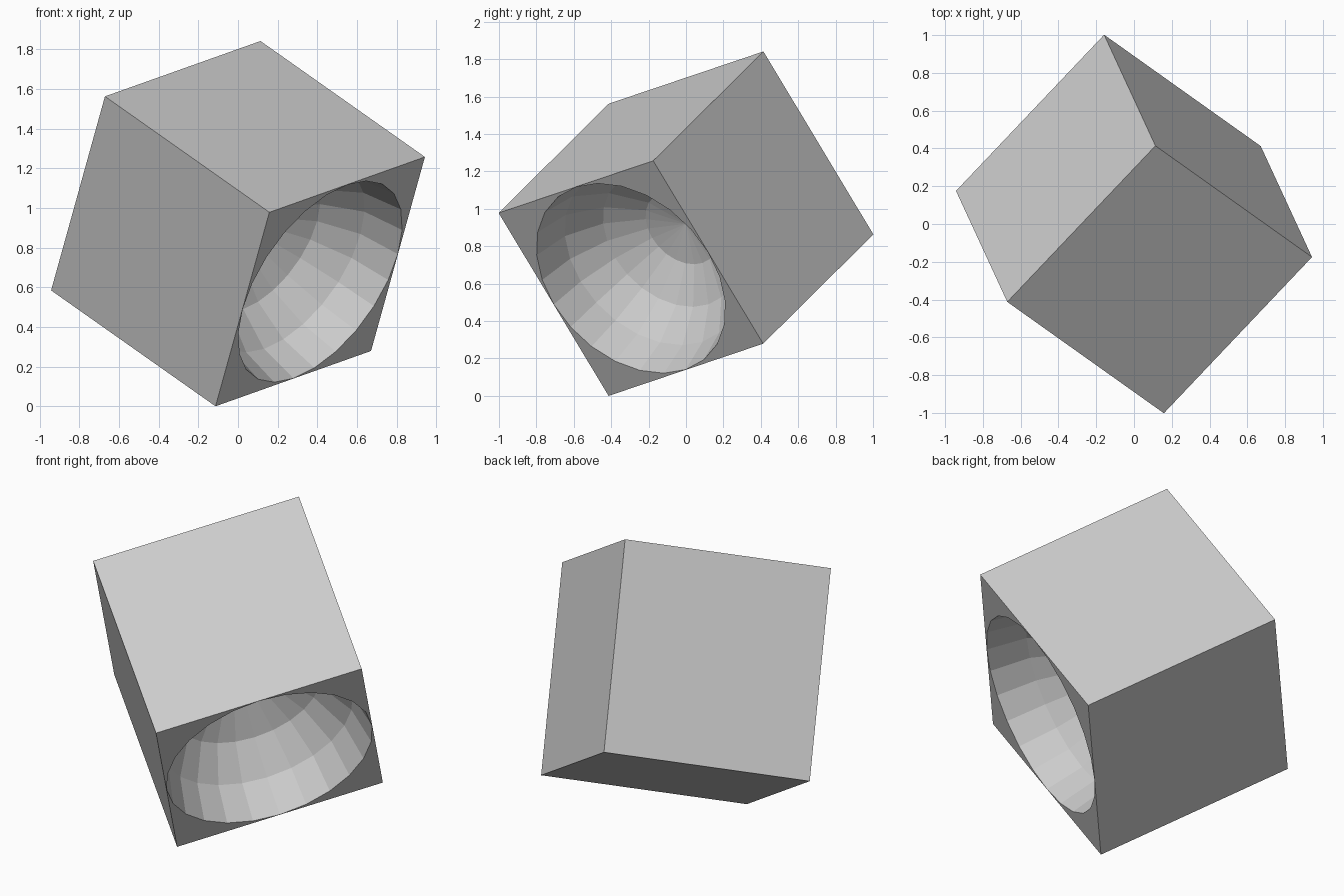
import bpy, bmesh
from math import sin, cos, pi
from mathutils import Vector, Matrix

if "Cube" in bpy.data.objects:
    bpy.data.objects.remove(bpy.data.objects["Cube"])

H = 0.5865          # half edge of the block
R = 0.585           # bowl radius
SEGMENTS, BANDS = 24, 4

# Tilted frame: w points out of the hollowed face
w = Vector((0.83, -0.59, -0.585)).normalized()
u = Vector((-0.275, 0.59, -0.975))
u = (u - w * u.dot(w)).normalized()
v = w.cross(u)
frame = Matrix.Translation((0, 0, 0.92)) @ Matrix((u, v, w)).transposed().to_4x4()

bm = bmesh.new()

# Block, with the hollowed face removed
bmesh.ops.create_cube(bm, size=2 * H)
bm.faces.ensure_lookup_table()
open_face = max(bm.faces, key=lambda f: f.calc_center_median().z)
bm.faces.remove(open_face)
top = [c for c in bm.verts if c.co.z > 0]
corners = [next(c for c in top if c.co.x * sx > 0 and c.co.y * sy > 0)
           for sx, sy in ((1, 1), (-1, 1), (-1, -1), (1, -1))]

# Hemispherical bowl, from rim down to the pole
rings = []
for b in range(BANDS):
    t = b * pi / 2 / BANDS
    rings.append([bm.verts.new((R * cos(t) * cos(2 * pi * k / SEGMENTS),
                                R * cos(t) * sin(2 * pi * k / SEGMENTS),
                                H - R * sin(t))) for k in range(SEGMENTS)])
pole = bm.verts.new((0, 0, H - R))
for k in range(SEGMENTS):
    n = (k + 1) % SEGMENTS
    for a, b in zip(rings, rings[1:]):
        bm.faces.new((a[k], b[k], b[n], a[n]))
    bm.faces.new((rings[-1][k], pole, rings[-1][n]))

# Flat face around the rim: a corner piece and an edge sliver per quarter
rim, q = rings[0], SEGMENTS // 4
for i, corner in enumerate(corners):
    arc = [rim[(i * q + k) % SEGMENTS] for k in range(q + 1)]
    bm.faces.new([corner] + arc[::-1])
    bm.faces.new((corner, corners[(i + 1) % 4], arc[-1]))

bmesh.ops.recalc_face_normals(bm, faces=bm.faces)
bm.transform(frame)
bm.verts.ensure_lookup_table()
low = min(p.co.z for p in bm.verts)
bmesh.ops.translate(bm, verts=bm.verts, vec=(0, 0, -low))

mesh = bpy.data.meshes.new("hollowed_block")
bm.to_mesh(mesh)
bm.free()
bpy.context.collection.objects.link(bpy.data.objects.new("hollowed_block", mesh))
